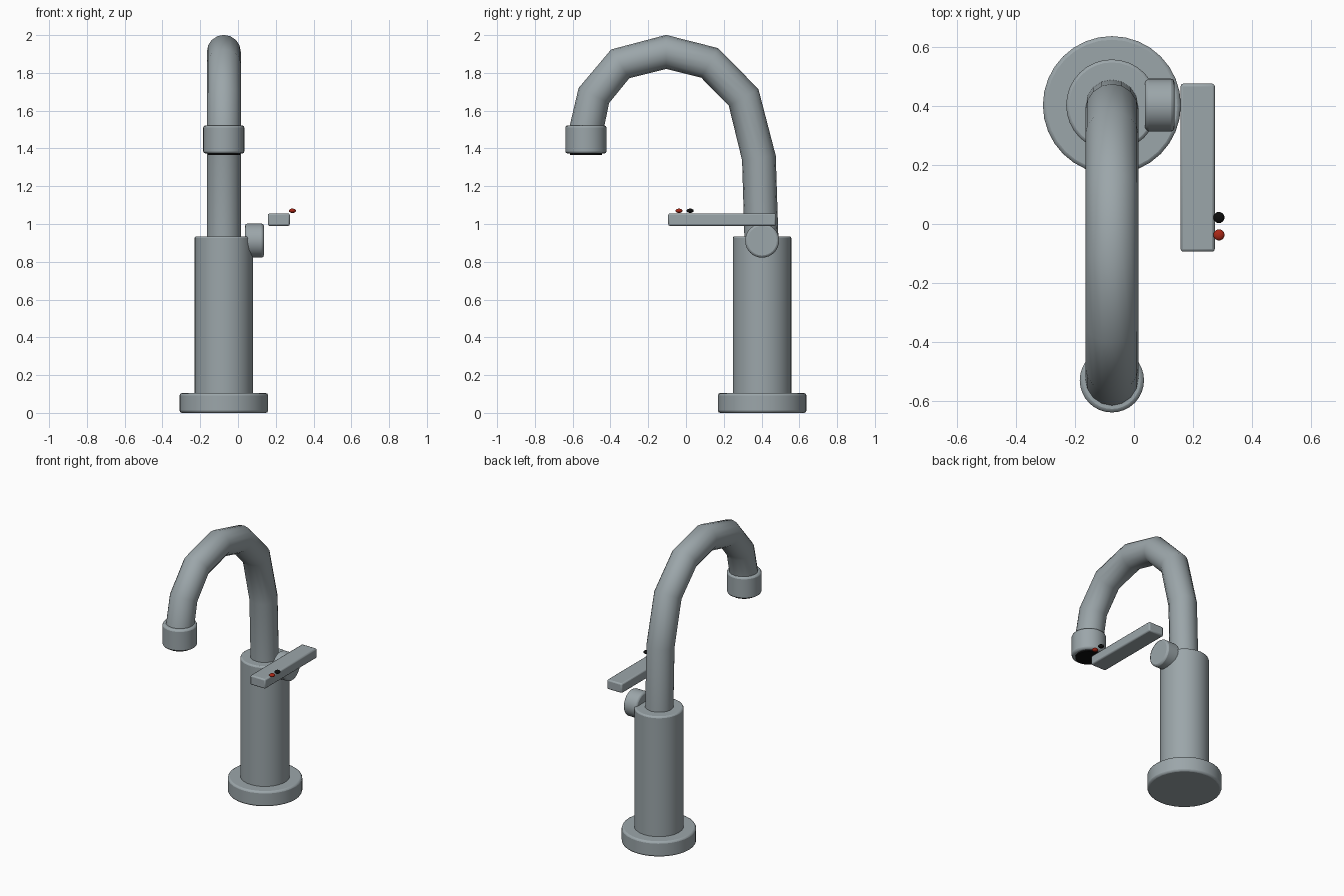
import bpy
import math
from mathutils import Vector

if "Cube" in bpy.data.objects:
    bpy.data.objects.remove(bpy.data.objects["Cube"])


def material(name, rgb, metallic=0.0):
    mat = bpy.data.materials.new(name)
    mat.use_nodes = True
    colour = (*rgb, 1.0)
    mat.diffuse_color = colour
    mat.node_tree.nodes["Principled BSDF"].inputs["Base Color"].default_value = colour
    return mat


STEEL = material("brushed steel grey", (0.33, 0.38, 0.40))
BLACK = material("black", (0.004, 0.004, 0.004))
RED = material("hot red", (0.40, 0.02, 0.008))

AXIS_X = -0.075   # shared centre line of the column and spout
AXIS_Y = 0.403


def finish(name, mat, bevel=0.0):
    """Name, colour, round the edges and smooth the active object."""
    obj = bpy.context.object
    obj.name = name
    obj.data.materials.clear()
    obj.data.materials.append(mat)
    if bevel:
        mod = obj.modifiers.new("rounded edges", "BEVEL")
        mod.width = bevel
        mod.segments = 2
        mod.limit_method = "ANGLE"
        mod.angle_limit = math.radians(40)
    bpy.ops.object.shade_smooth_by_angle(angle=math.radians(40))
    return obj


def cylinder(name, mat, centre, radius, depth, bevel=0.0, rotation=(0, 0, 0)):
    bpy.ops.mesh.primitive_cylinder_add(
        vertices=32, radius=radius, depth=depth, location=centre, rotation=rotation)
    return finish(name, mat, bevel)


def upright(name, mat, y, radius, bottom, top, bevel=0.0):
    return cylinder(name, mat, (AXIS_X, y, (bottom + top) / 2), radius, top - bottom, bevel)


# Base flange and column
upright("base_flange", STEEL, AXIS_Y, 0.234, 0.0, 0.105, 0.012)
upright("column", STEEL, AXIS_Y, 0.155, 0.09, 0.935, 0.01)

# Gooseneck spout: straight segments swept with a round section
path = [(0.40, 0.90), (0.386, 1.35), (0.305, 1.67), (0.125, 1.853),
        (-0.105, 1.911), (-0.348, 1.848), (-0.488, 1.68), (-0.528, 1.50)]
curve = bpy.data.curves.new("spout_path", "CURVE")
curve.dimensions = "3D"
curve.bevel_depth = 0.09
curve.bevel_resolution = 6
curve.use_fill_caps = True
spline = curve.splines.new("POLY")
spline.points.add(len(path) - 1)
for point, (y, z) in zip(spline.points, path):
    point.co = (AXIS_X, y, z, 1)
spout = bpy.data.objects.new("spout", curve)
bpy.context.collection.objects.link(spout)
bpy.ops.object.select_all(action="DESELECT")
spout.select_set(True)
bpy.context.view_layer.objects.active = spout
bpy.ops.object.convert(target="MESH")
finish("spout", STEEL)

# Outlet collar with its dark aerator disc
upright("outlet_collar", STEEL, -0.53, 0.109, 1.373, 1.522, 0.012)
upright("aerator", BLACK, -0.53, 0.085, 1.364, 1.38)

# Round valve hub on the side of the column
cylinder("valve_hub", STEEL, (0.087, AXIS_Y, 0.912), 0.09, 0.1, 0.012, (0, math.pi / 2, 0))

# Flat lever handle
low, high = Vector((0.158, -0.094, 0.99)), Vector((0.274, 0.476, 1.056))
bpy.ops.mesh.primitive_cube_add(size=1, location=(low + high) / 2)
bpy.context.object.scale = high - low
bpy.ops.object.transform_apply(location=False, rotation=False, scale=True)
finish("lever_handle", STEEL, 0.009)

# Hot and cold marker beads beside the lever
for name, mat, y in (("hot_marker", RED, -0.037), ("cold_marker", BLACK, 0.022)):
    bpy.ops.mesh.primitive_uv_sphere_add(
        segments=16, ring_count=10, radius=0.019, location=(0.288, y, 1.07))
    bpy.context.object.scale.z = 0.6
    bpy.ops.object.transform_apply(location=False, rotation=False, scale=True)
    finish(name, mat)
